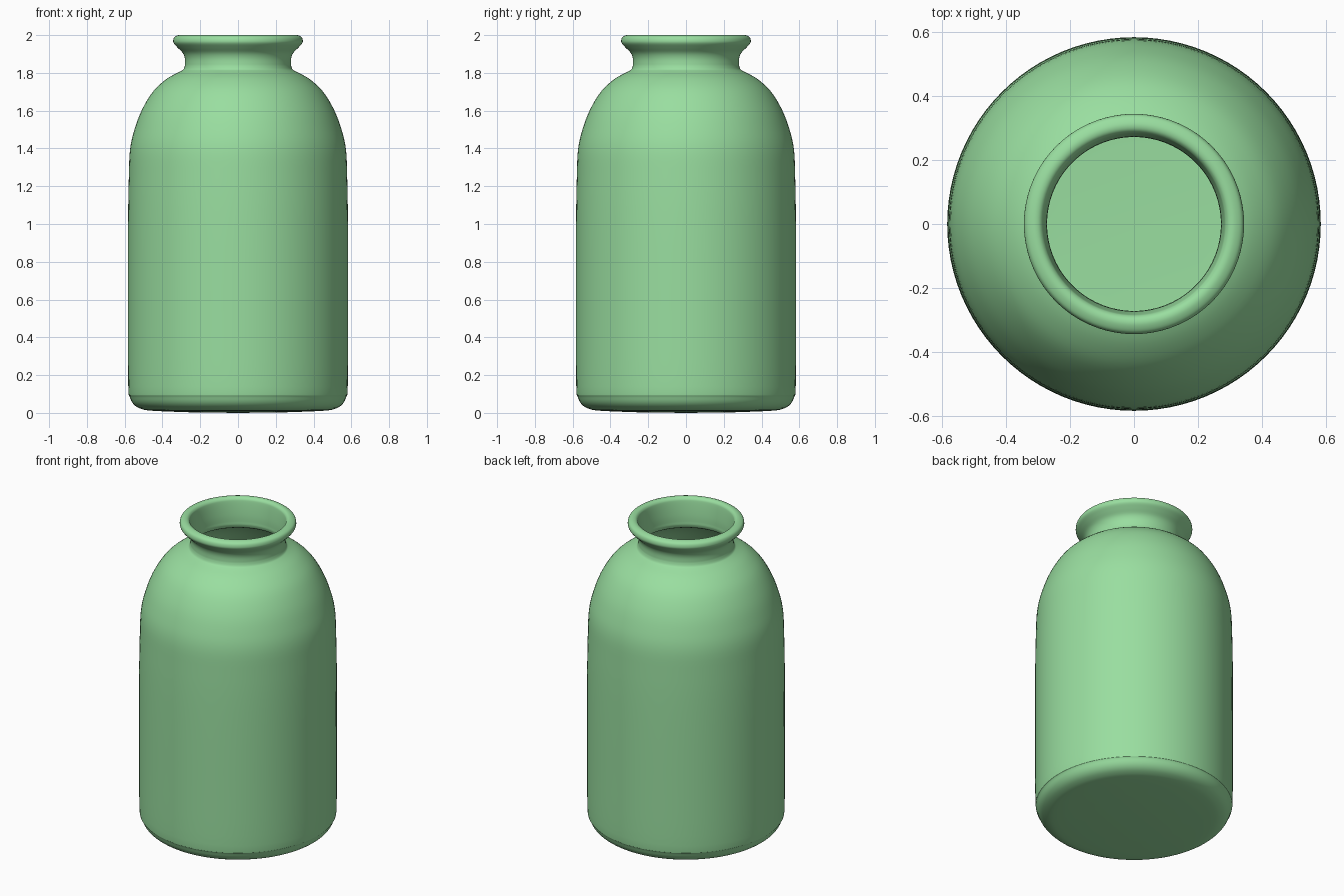
import bpy, math
from mathutils import Vector

if "Cube" in bpy.data.objects:
    bpy.data.objects.remove(bpy.data.objects["Cube"])

SEGMENTS = 96
WALL = 0.010


def smooth_curve(pts, steps=4):
    """Catmull-Rom curve through the given (radius, height) points."""
    p = [Vector(q) for q in pts]
    p = [p[0]] + p + [p[-1]]
    out = []
    for i in range(1, len(p) - 2):
        a, b, c, d = p[i - 1:i + 3]
        for s in range(steps):
            t = s / steps
            out.append(0.5 * (2 * b + (c - a) * t + (2 * a - 5 * b + 4 * c - d) * t ** 2
                              + (3 * b - a - 3 * c + d) * t ** 3))
    return out + [p[-1]]


def lathe(name, profile, mat):
    """Revolve a profile that starts and ends on the z axis."""
    ring = profile[1:-1]
    verts = [(0, 0, profile[0][1]), (0, 0, profile[-1][1])]
    for r, z in ring:
        for k in range(SEGMENTS):
            a = 2 * math.pi * k / SEGMENTS
            verts.append((r * math.cos(a), r * math.sin(a), z))
    idx = lambda i, k: 2 + i * SEGMENTS + k % SEGMENTS
    faces = []
    last = len(ring) - 1
    for k in range(SEGMENTS):
        faces.append((0, idx(0, k + 1), idx(0, k)))
        faces.append((1, idx(last, k), idx(last, k + 1)))
        for i in range(last):
            faces.append((idx(i, k), idx(i, k + 1), idx(i + 1, k + 1), idx(i + 1, k)))
    mesh = bpy.data.meshes.new(name)
    mesh.from_pydata(verts, [], faces)
    mesh.materials.append(mat)
    obj = bpy.data.objects.new(name, mesh)
    bpy.context.collection.objects.link(obj)
    bpy.context.view_layer.objects.active = obj
    obj.select_set(True)
    bpy.ops.object.shade_smooth_by_angle(angle=math.radians(40))
    return obj


green = bpy.data.materials.new("soft green")
green.diffuse_color = (0.32, 0.73, 0.35, 1)
green.use_nodes = True
green.node_tree.nodes["Principled BSDF"].inputs["Base Color"].default_value = green.diffuse_color

# outer base and straight side, up over the shoulder to the neck
body = smooth_curve([(0.25, 0.003), (0.45, 0.011), (0.515, 0.022), (0.553, 0.046),
                     (0.573, 0.085), (0.581, 0.14), (0.582, 0.5), (0.582, 1.0),
                     (0.578, 1.25), (0.571, 1.40), (0.545, 1.51), (0.506, 1.61),
                     (0.447, 1.705), (0.375, 1.77), (0.305, 1.808), (0.288, 1.82),
                     (0.281, 1.84)])
# neck flare and rolled lip
neck = smooth_curve([(0.281, 1.84), (0.281, 1.875), (0.292, 1.905), (0.318, 1.932),
                     (0.339, 1.955), (0.343, 1.972), (0.336, 1.99), (0.315, 2.0),
                     (0.298, 1.999), (0.287, 1.990), (0.282, 1.975), (0.276, 1.93),
                     (0.272, 1.88), (0.272, 1.832)])
# inner wall follows the body, ending in the floor
inner = [Vector((p.x - WALL, max(p.y - WALL * 0.8, 0) if p.y > 1.4 else p.y + WALL * max(0, 1 - p.y)))
         for p in reversed(body)]

profile = [Vector((0, 0))] + body + neck[1:-1] + inner + [Vector((0, 0.012))]
lathe("bottle", profile, green)
